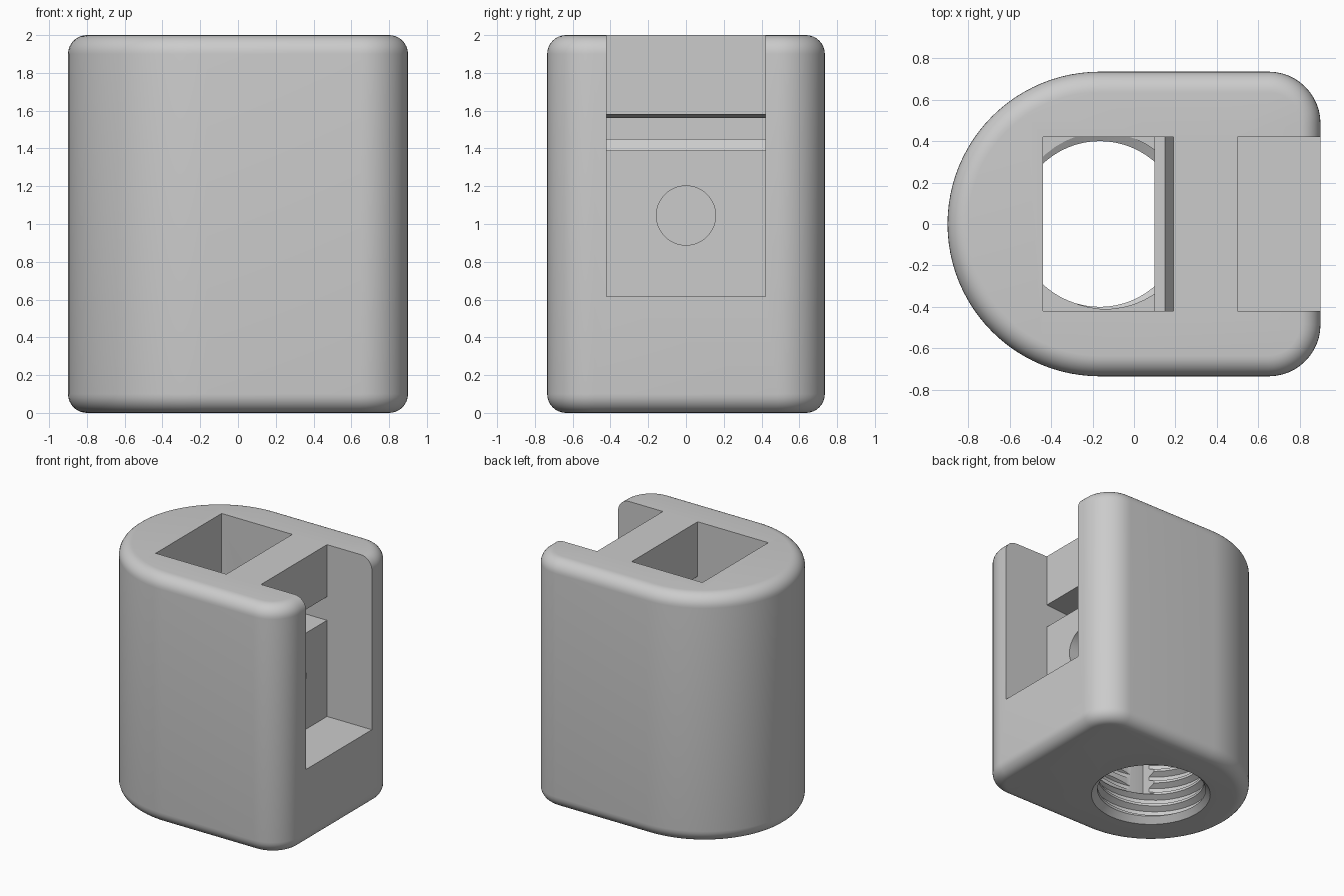
import bpy, bmesh, math
from mathutils import Matrix

cube = bpy.data.objects.get("Cube")
if cube:
    bpy.data.objects.remove(cube, do_unlink=True)

grey = bpy.data.materials.new("light grey")
grey.use_nodes = True
grey.diffuse_color = (0.6, 0.6, 0.6, 1)
grey.node_tree.nodes["Principled BSDF"].inputs["Base Color"].default_value = (0.6, 0.6, 0.6, 1)

HOLE_X = -0.165


def finish(name, bm):
    bmesh.ops.recalc_face_normals(bm, faces=bm.faces)
    mesh = bpy.data.meshes.new(name)
    bm.to_mesh(mesh)
    bm.free()
    mesh.materials.append(grey)
    obj = bpy.data.objects.new(name, mesh)
    bpy.context.collection.objects.link(obj)
    return obj


def loft(name, rings, cyclic=True):
    """Skin a list of equal-length closed rings and cap both ends."""
    bm = bmesh.new()
    loops = [[bm.verts.new(p) for p in ring] for ring in rings]
    for a, b in zip(loops, loops[1:]):
        for i in range(len(a)):
            j = (i + 1) % len(a)
            bm.faces.new((a[i], a[j], b[j], b[i]))
    bm.faces.new(loops[0])
    bm.faces.new(loops[-1])
    return finish(name, bm)


def circle(x, r, z, n=64):
    return [(x + r * math.cos(t), r * math.sin(t), z)
            for t in (math.tau * i / n for i in range(n))]


def outline(inset, z):
    """Half-round at the back of the slot, two rounded corners opposite."""
    arcs = [(0.65, -0.485, 0.25, -90, 90, 12),
            (0.65, 0.485, 0.25, 0, 90, 12),
            (HOLE_X, 0, 0.735, 90, 180, 48)]
    pts = []
    for cx, cy, r, start, sweep, n in arcs:
        for i in range(n + 1):
            t = math.radians(start + sweep * i / n)
            pts.append((cx + (r - inset) * math.cos(t), cy + (r - inset) * math.sin(t), z))
    return pts


# Rounded body
F, STEPS = 0.1, 8
fillet = [(F - F * math.sin(a), F - F * math.cos(a))
          for a in (math.pi / 2 * i / STEPS for i in range(STEPS + 1))]
rings = [outline(d, z) for d, z in fillet]
rings += [outline(d, 2 - z) for d, z in reversed(fillet)]
body = loft("body", rings)

# Pocket, passage and open slot share one side profile
profile = [(-0.44, 0.24), (0.10, 0.24), (0.10, 1.45), (0.15, 1.45), (0.19, 1.39),
           (0.5, 1.39), (0.5, 0.615), (1.1, 0.615), (1.1, 2.2), (0.5, 2.2),
           (0.5, 1.58), (0.19, 1.56), (0.19, 2.2), (-0.44, 2.2)]
slot = loft("slot_cutter", [[(x, y, z) for x, z in profile] for y in (-0.42, 0.42)])

# Bore with a chamfered mouth
bore = loft("bore_cutter", [circle(HOLE_X, r, z) for r, z in
                            ((0.465, -0.02), (0.4, 0.045), (0.4, 0.6))])

# Helical thread groove
PITCH, SEG = 0.1, 48
tooth = [(0.37, -0.042), (0.4, -0.04), (0.445, -0.015),
         (0.445, 0.015), (0.4, 0.04), (0.37, 0.042)]
turns = []
for i in range(int(SEG * 5.5) + 1):
    t = math.tau * i / SEG
    turns.append([(HOLE_X + r * math.cos(t), r * math.sin(t), 0.03 + PITCH * i / SEG + dz)
                  for r, dz in tooth])
thread = loft("thread_cutter", turns)

# Screw hole through the dividing wall
bm = bmesh.new()
bmesh.ops.create_cone(bm, cap_ends=True, segments=48, radius1=0.157, radius2=0.157, depth=0.6,
                      matrix=Matrix.Translation((0.3, 0, 1.045)) @ Matrix.Rotation(math.pi / 2, 4, 'Y'))
screw_hole = finish("screw_hole_cutter", bm)

# Cut the body, then drop the cutters
cutters = (bore, thread, slot, screw_hole)
bpy.ops.object.select_all(action='DESELECT')
body.select_set(True)
bpy.context.view_layer.objects.active = body
for cutter in cutters:
    cutter.hide_render = True
    mod = body.modifiers.new(cutter.name, 'BOOLEAN')
    mod.operation = 'DIFFERENCE'
    mod.solver = 'EXACT'
    mod.object = cutter
    bpy.ops.object.modifier_apply(modifier=mod.name)
for cutter in cutters:
    bpy.data.objects.remove(cutter, do_unlink=True)

bpy.ops.object.shade_smooth_by_angle(angle=math.radians(25))
